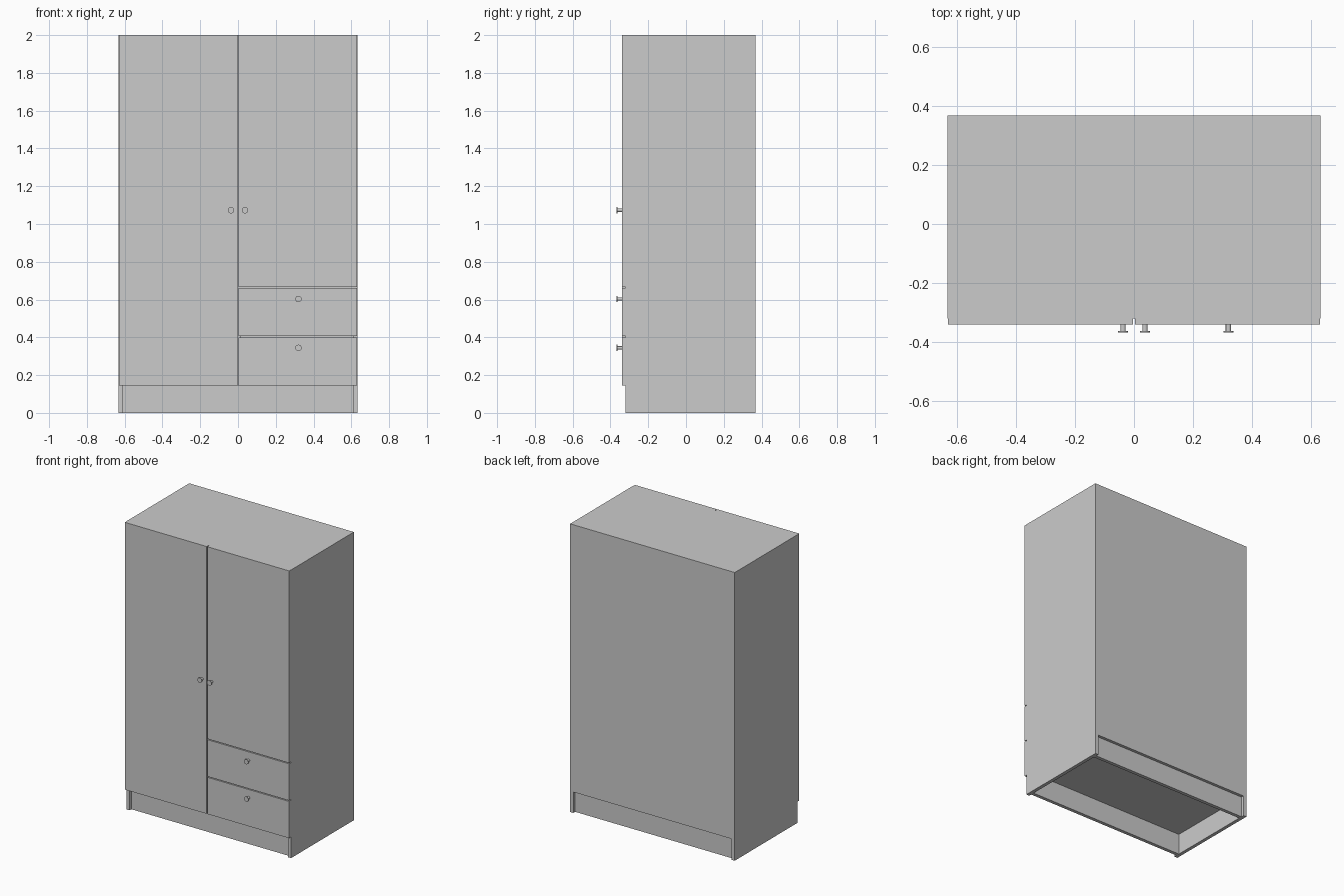
import bpy
import bmesh
import math
from mathutils import Matrix

if "Cube" in bpy.data.objects:
    bpy.data.objects.remove(bpy.data.objects["Cube"])

W = 0.632                      # half width of the carcass
BACK, FRONT, FACE = 0.368, -0.321, -0.340
T = 0.024                      # board thickness
BASE = 0.145                   # plinth height
GAP = 0.003                    # half of the gap between fronts


def finish(bm, name):
    bmesh.ops.recalc_face_normals(bm, faces=bm.faces)
    mesh = bpy.data.meshes.new(name)
    bm.to_mesh(mesh)
    bm.free()
    ob = bpy.data.objects.new(name, mesh)
    bpy.context.collection.objects.link(ob)
    return ob


def board(name, x, y, z):
    """Box given as (min, max) pairs on each axis."""
    bm = bmesh.new()
    size = [b - a for a, b in (x, y, z)]
    mid = [(a + b) / 2 for a, b in (x, y, z)]
    bmesh.ops.create_cube(bm, size=1, matrix=Matrix.Translation(mid) @ Matrix.Diagonal((*size, 1)))
    return finish(bm, name)


def knob(name, x, z):
    """Turned knob: a profile of (radius, y) spun around the y axis."""
    profile = [(0, FACE), (0.009, FACE), (0.009, -0.363), (0.017, -0.363),
               (0.017, -0.368), (0, -0.368)]
    bm = bmesh.new()
    vs = [bm.verts.new((r, y, 0)) for r, y in profile]
    es = [bm.edges.new(p) for p in zip(vs, vs[1:])]
    bmesh.ops.spin(bm, geom=vs + es, cent=(0, 0, 0), axis=(0, 1, 0),
                   angle=math.tau, steps=24)
    bmesh.ops.remove_doubles(bm, verts=bm.verts, dist=1e-5)
    ob = finish(bm, name)
    ob.location = (x, 0, z)
    bpy.ops.object.select_all(action='DESELECT')
    ob.select_set(True)
    bpy.context.view_layer.objects.active = ob
    bpy.ops.object.shade_smooth_by_angle(angle=math.radians(35))


# Carcass
inner = W - T
for side, s in (("left", -1), ("right", 1)):
    board(f"{side}_side_panel", sorted((s * W, s * inner)), (FRONT, BACK), (0, 2 - T))
board("top_panel", (-W, W), (FRONT, BACK), (2 - T, 2))
board("back_panel", (-inner, inner), (BACK - T, BACK), (BASE, 2 - T))
board("bottom_panel", (-inner, inner), (FRONT, BACK - T), (BASE, BASE + T))
board("centre_divider", (-T / 2, T / 2), (FRONT, BACK - T), (BASE + T, 2 - T))
board("drawer_shelf", (T / 2, inner), (FRONT, BACK - T), (0.652, 0.652 + T))

# Recessed plinth boards
board("front_plinth", (-inner, inner), (FRONT + 0.02, FRONT + 0.02 + T), (0, BASE))
board("back_plinth", (-inner, inner), (BACK - 0.02 - T, BACK - 0.02), (0, BASE))

# Doors and drawer fronts
edge = W - 0.002
depth = (FACE, FRONT)
board("left_door", (-edge, -GAP), depth, (BASE, 2))
board("right_door", (GAP, edge), depth, (0.664 + GAP, 2))
board("upper_drawer_front", (GAP, edge), depth, (0.403 + GAP, 0.664 - GAP))
board("lower_drawer_front", (GAP, edge), depth, (BASE, 0.403 - GAP))

# Knobs
for name, x, z in (("left_door_knob", -0.037, 1.073), ("right_door_knob", 0.037, 1.073),
                   ("upper_drawer_knob", 0.32, 0.603), ("lower_drawer_knob", 0.32, 0.344)):
    knob(name, x, z)
